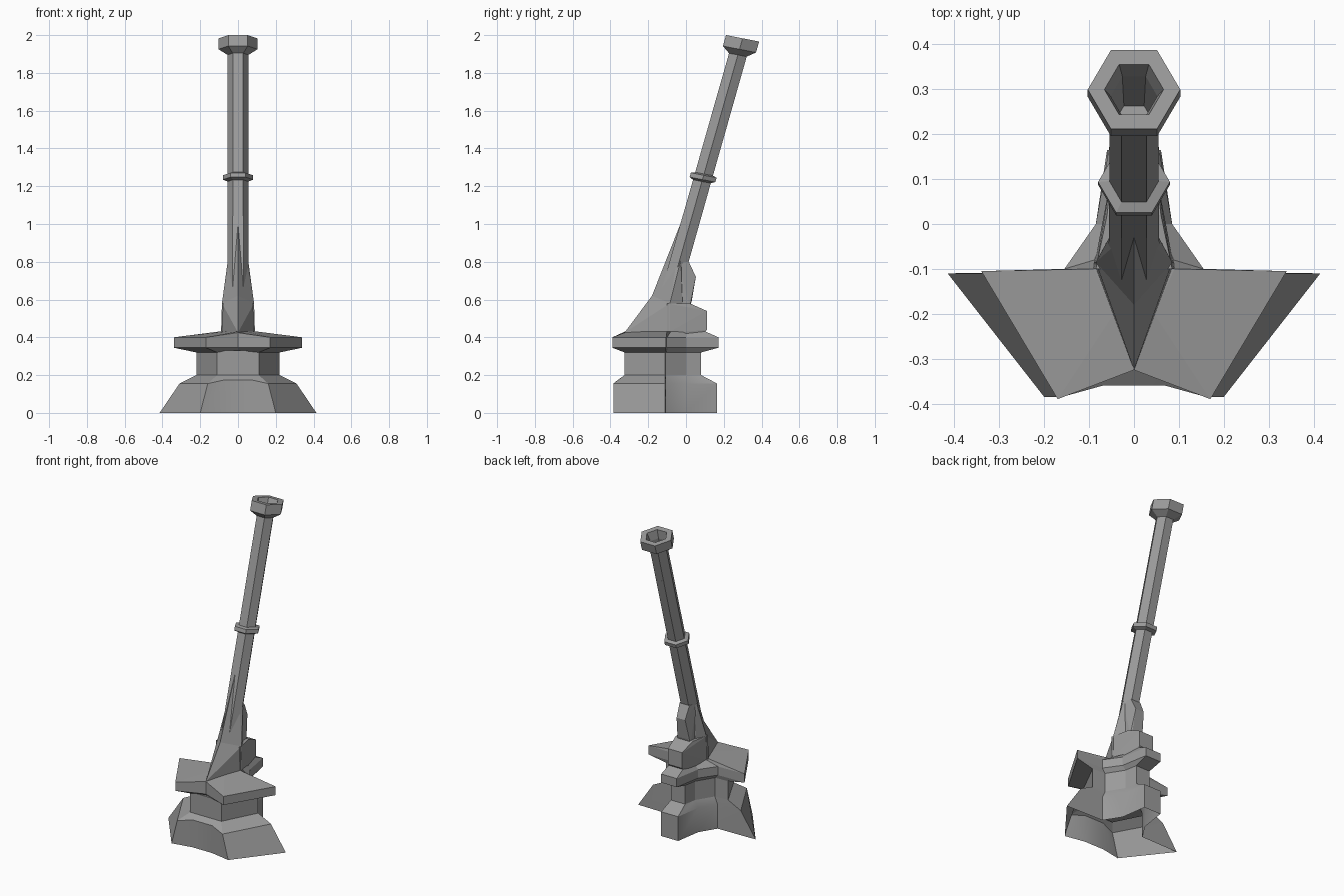
import bpy, bmesh, math
from mathutils import Vector, Matrix

cube = bpy.data.objects.get("Cube")
if cube:
    bpy.data.objects.remove(cube)

stone = bpy.data.materials.new("stone_grey")
stone.use_nodes = True
colour = (0.33, 0.33, 0.33, 1)
stone.diffuse_color = colour
stone.node_tree.nodes["Principled BSDF"].inputs["Base Color"].default_value = colour


def finish(name, bm):
    bmesh.ops.recalc_face_normals(bm, faces=bm.faces)
    mesh = bpy.data.meshes.new(name)
    bm.to_mesh(mesh)
    bm.free()
    mesh.materials.append(stone)
    obj = bpy.data.objects.new(name, mesh)
    bpy.context.collection.objects.link(obj)
    return obj


def loft(name, rings, bottom=True, top=True):
    bm = bmesh.new()
    loops = [[bm.verts.new(p) for p in ring] for ring in rings]
    n = len(loops[0])
    for a, b in zip(loops, loops[1:]):
        for i in range(n):
            j = (i + 1) % n
            bm.faces.new((a[i], a[j], b[j], b[i]))
    for cap, loop in ((bottom, loops[0]), (top, loops[-1])):
        if cap:
            bm.faces.new(loop)
    bmesh.ops.triangulate(bm, faces=[f for f in bm.faces if len(f.verts) > 4])
    return finish(name, bm)


def plan(half, z, front_z=None):
    """Mirror half an outline, front to back; the first point may sit higher."""
    pts = [Vector((x, y, z)) for x, y in half]
    if front_z is not None:
        pts[0].z = front_z
    return pts + [Vector((-p.x, p.y, p.z)) for p in reversed(pts) if p.x > 0]


def hull(name, points):
    bm = bmesh.new()
    for x, y, z in points:
        for s in ((1, -1) if x else (1,)):
            bm.verts.new((s * x, y, z))
    bmesh.ops.convex_hull(bm, input=bm.verts)
    return finish(name, bm)


# Flared skirt, open underneath, rising into the column
foot = [(.07, -.36), (.2, -.385), (.415, -.11), (.15, -.105), (.085, 0), (.06, .165)]
shoulder = [(.07, -.36), (.16, -.385), (.31, -.11), (.15, -.105), (.085, 0), (.06, .165)]
neck = [(.07, -.325), (.11, -.325), (.22, -.11), (.13, -.105), (.065, 0), (.05, .08)]
base = loft("skirt_base", [plan(foot, 0), plan(shoulder, .155, .175), plan(neck, .2)], bottom=False)
bpy.ops.object.select_all(action="DESELECT")
base.select_set(True)
bpy.context.view_layer.objects.active = base
bpy.ops.object.shade_smooth_by_angle(angle=math.radians(25))
loft("column", [plan(neck, .18), plan(neck, .33)])

# Winged ledge with a notched front
under = [(0, -.3), (.11, -.325), (.22, -.11), (.13, -.105), (.065, 0), (.05, .08)]
rim = [(0, -.325), (.17, -.39), (.34, -.105), (.155, -.1), (.085, 0), (.055, .172)]
crown = [(0, -.32), (.045, -.2), (.09, -.1), (.088, -.08), (.06, 0), (.05, .1)]
loft("winged_ledge", [plan(under, .32), plan(rim, .345), plan(rim, .40, .425), plan(crown, .432)])

# Body above the ledge: front wedge, rear block, ridge and fin
hull("front_wedge", [(0, -.325, .425), (.09, -.085, .42), (.085, -.085, .58), (0, -.18, .62)])
hull("rear_block", [(.09, -.1, .42), (.06, 0, .42), (.05, .095, .42), (.085, -.1, .58),
                    (.06, .02, .58), (.05, .11, .44), (.05, .11, .54)])
hull("front_ridge", [(0, -.18, .62), (.085, -.085, .58), (0, -.085, .81),
                     (.055, -.03, .8), (0, -.01, 1.05), (.05, -.02, .58)])
hull("rear_fin", [(.05, -.08, .56), (.045, .02, .56), (.035, .03, .59),
                  (.03, .052, .72), (.035, .015, .8), (.05, -.04, .8)])

# Leaning six-sided barrel parts, each swept along one axis
SLOPE = .284


def barrel(name, profile, tilt):
    rings = []
    for z, r in profile:
        centre = Vector((0, .09 + (z - 1.245) * SLOPE, z))
        turn = Matrix.Rotation(-math.radians(tilt), 3, "X")
        rings.append([centre + turn @ Vector((r * math.cos(i * math.pi / 3),
                                             r * math.sin(i * math.pi / 3), 0)) for i in range(6)])
    return loft(name, rings)


barrel("tube", [(.5, .057), (1.25, .055), (1.7, .055)], 15)
barrel("middle_band", [(1.225, .055), (1.235, .08), (1.258, .08), (1.265, .055)], 11)
barrel("muzzle", [(1.6, .055), (1.895, .055), (1.925, .103), (1.983, .103),
                  (1.983, .066), (1.93, .052), (1.72, .045)], 11)
